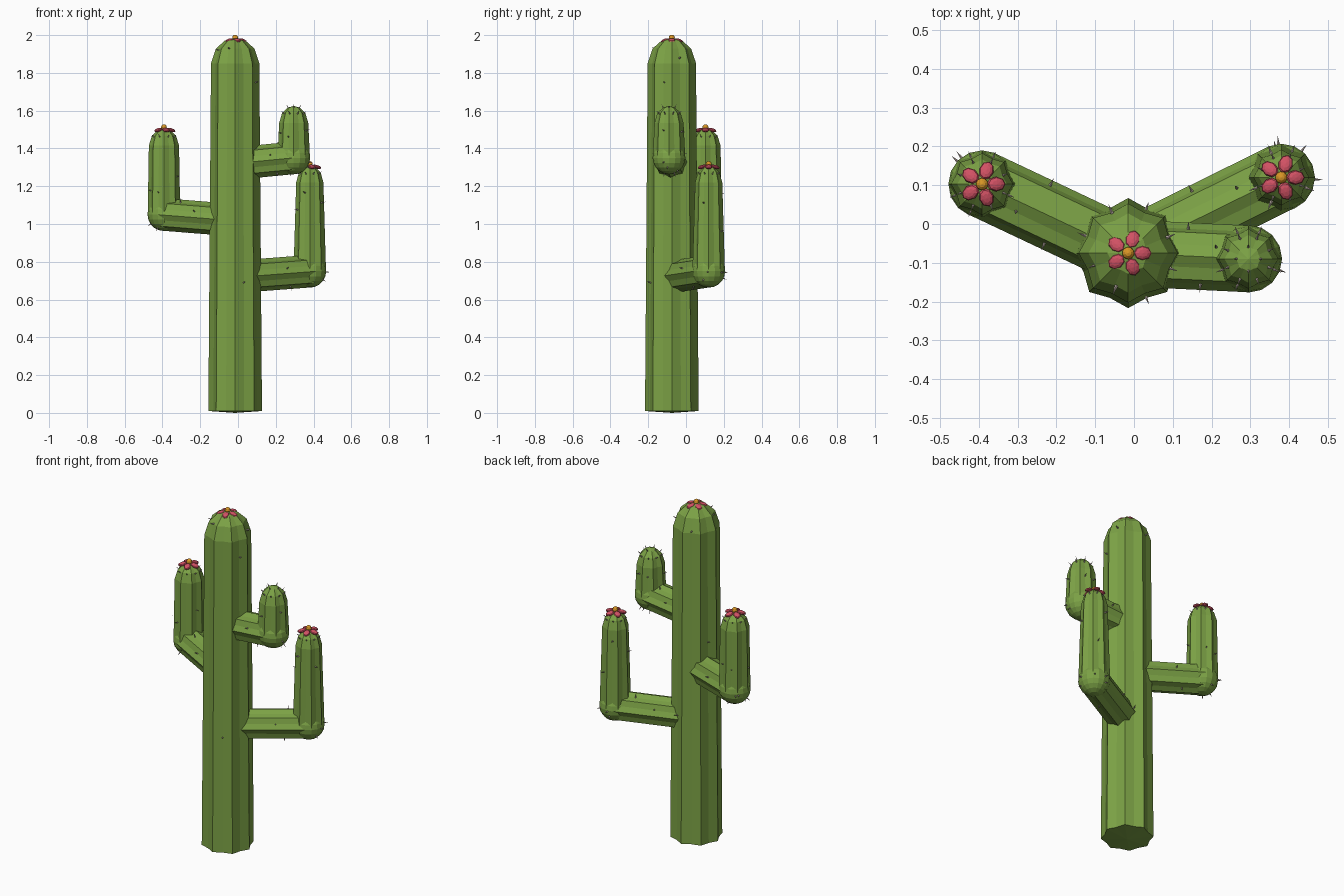
import bpy, bmesh, math, random
from mathutils import Vector, Matrix

random.seed(4)
if "Cube" in bpy.data.objects:
    bpy.data.objects.remove(bpy.data.objects["Cube"], do_unlink=True)


def material(name, rgb):
    m = bpy.data.materials.new(name)
    m.use_nodes = True
    m.diffuse_color = (*rgb, 1)
    m.node_tree.nodes["Principled BSDF"].inputs["Base Color"].default_value = (*rgb, 1)
    return m


GREEN = material("cactus green", (0.20, 0.36, 0.06))
PINK = material("petal pink", (0.65, 0.085, 0.13))
ORANGE = material("flower centre orange", (0.70, 0.31, 0.02))
SPINE = material("spine beige", (0.50, 0.42, 0.38))


def finish(bm, name, *mats):
    bmesh.ops.recalc_face_normals(bm, faces=bm.faces)
    me = bpy.data.meshes.new(name)
    bm.to_mesh(me)
    bm.free()
    for m in mats:
        me.materials.append(m)
    ob = bpy.data.objects.new(name, me)
    bpy.context.collection.objects.link(ob)
    return ob


def ribbed(bm, profile, matrix, ribs=8, valley=0.88):
    """Fluted column: (radius, height) rings, radius 0 gives a pole."""
    n = ribs * 2
    last = None
    for r, z in profile:
        if r == 0:
            ring = [bm.verts.new(matrix @ Vector((0, 0, z)))]
        else:
            ring = []
            for i in range(n):
                a = math.tau * i / n
                k = r * (valley if i % 2 else 1)
                ring.append(bm.verts.new(matrix @ Vector((k * math.cos(a), k * math.sin(a), z))))
        if last:
            for i in range(n):
                j = (i + 1) % n
                quad = [last[i % len(last)], last[j % len(last)],
                        ring[j % len(ring)], ring[i % len(ring)]]
                bm.faces.new(list(dict.fromkeys(quad)))
        last = ring


def spine(bm, point, direction, length=0.028):
    direction = Vector(direction).normalized()
    rot = direction.to_track_quat('Z', 'Y').to_matrix().to_4x4()
    centre = Vector(point) + direction * (length / 2 - 0.006)
    bmesh.ops.create_cone(bm, segments=5, radius1=0.005, radius2=0, depth=length,
                          cap_ends=True, matrix=Matrix.Translation(centre) @ rot)


def flower(name, centre):
    bm = bmesh.new()
    for i in range(5):
        m = (Matrix.Translation(centre) @ Matrix.Rotation(math.tau * i / 5, 4, 'Z')
             @ Matrix.Rotation(math.radians(16), 4, 'Y') @ Matrix.Translation((0.038, 0, 0))
             @ Matrix.Diagonal((0.025, 0.019, 0.01, 1)))
        bmesh.ops.create_uvsphere(bm, u_segments=8, v_segments=6, radius=1, matrix=m)
    petals = len(bm.faces)
    bmesh.ops.create_uvsphere(bm, u_segments=10, v_segments=6, radius=0.016,
                              matrix=Matrix.Translation(centre + Vector((0, 0, 0.004))))
    for i, f in enumerate(bm.faces):
        f.material_index = int(i >= petals)
    finish(bm, name, PINK, ORANGE)


def dome(r, top, height):
    """Rounded end of a column, from shoulder to pole."""
    return [(r, top - height), (r * 0.8, top - height * 0.42),
            (r * 0.42, top - height * 0.1), (0, top)]


# Trunk
TRUNK = Vector((-0.015, -0.075, 0))
bm = bmesh.new()
ribbed(bm, [(0, 0), (0.142, 0.01)] + dome(0.128, 1.985, 0.135), Matrix.Translation(TRUNK))
finish(bm, "trunk", GREEN)
flower("trunk_flower", TRUNK + Vector((0, 0, 1.982)))

# Sparse trunk spines: angle in degrees, height, radius
bm = bmesh.new()
for deg, z, r in [(250, 1.93, 0.095), (292, 0.69, 0.122), (112, 1.86, 0.115), (158, 1.2, 0.12),
                  (22, 1.88, 0.112), (68, 0.75, 0.122), (340, 1.75, 0.115), (200, 1.92, 0.09)]:
    d = Vector((math.cos(math.radians(deg)), math.sin(math.radians(deg)), 0.25))
    spine(bm, TRUNK + Vector((d.x * r, d.y * r, z)), d)
finish(bm, "trunk_spines", SPINE)


def arm(name, elbow, top, r_top, flowering):
    elbow = Vector(elbow)
    base = Vector((TRUNK.x, TRUNK.y, elbow.z - 0.03))
    out = elbow - base
    r = 0.086

    # Branch from trunk to elbow
    bm = bmesh.new()
    rot = out.to_track_quat('Z', 'Y').to_matrix().to_4x4()
    ribbed(bm, [(0, 0.05), (r, 0.05), (r, out.length), (0, out.length)],
           Matrix.Translation(base) @ rot)
    finish(bm, name + "_branch", GREEN)

    # Rounded elbow
    bm = bmesh.new()
    bmesh.ops.create_uvsphere(bm, u_segments=16, v_segments=10, radius=r + 0.001,
                              matrix=Matrix.Translation(elbow))
    finish(bm, name + "_elbow", GREEN)

    # Upright column
    bm = bmesh.new()
    ribbed(bm, [(0, elbow.z), (r, elbow.z)] + dome(r_top, top, 0.09),
           Matrix.Translation((elbow.x, elbow.y, 0)))
    finish(bm, name + "_column", GREEN)

    # Spines on the dome, column, elbow and branch
    bm = bmesh.new()
    rings = [(0.78, 0.045, 8)] if flowering else [(0.8, 0.04, 8), (0.42, 0.012, 4)]
    for k, drop, count in rings:
        for i in range(count):
            a = math.tau * (i + 0.5 * (k > 0.5)) / count
            d = Vector((math.cos(a), math.sin(a), 0.8 if k > 0.5 else 2))
            spine(bm, (elbow.x + d.x * r_top * k * 0.9, elbow.y + d.y * r_top * k * 0.9,
                       top - drop), d)
    for i in range(5):
        a = math.tau * (i + 0.5) * 3 / 8
        d = Vector((math.cos(a), math.sin(a), 0.2))
        z = random.uniform(elbow.z + 0.1, top - 0.1)
        spine(bm, (elbow.x + d.x * 0.07, elbow.y + d.y * 0.07, z), d)
    for i in range(5):
        d = Vector((random.uniform(-1, 1), random.uniform(-1, 1), random.uniform(-1, 0)))
        d = (d + out.normalized() * 0.8).normalized()
        spine(bm, elbow + d * r, d)
    for t, deg in [(0.5, 25), (0.62, 160), (0.75, 70), (0.7, 250)]:
        a = math.radians(deg)
        d = rot.to_3x3() @ Vector((math.cos(a), math.sin(a), 0))
        spine(bm, base + out * t + d * 0.077, d)
    finish(bm, name + "_spines", SPINE)

    if flowering:
        flower(name + "_flower", Vector((elbow.x, elbow.y, top + 0.003)))


arm("right_arm", (-0.392, 0.103, 1.05), 1.505, 0.08, True)
arm("left_lower_arm", (0.38, 0.12, 0.75), 1.31, 0.072, True)
arm("left_upper_arm", (0.295, -0.09, 1.35), 1.625, 0.077, False)
